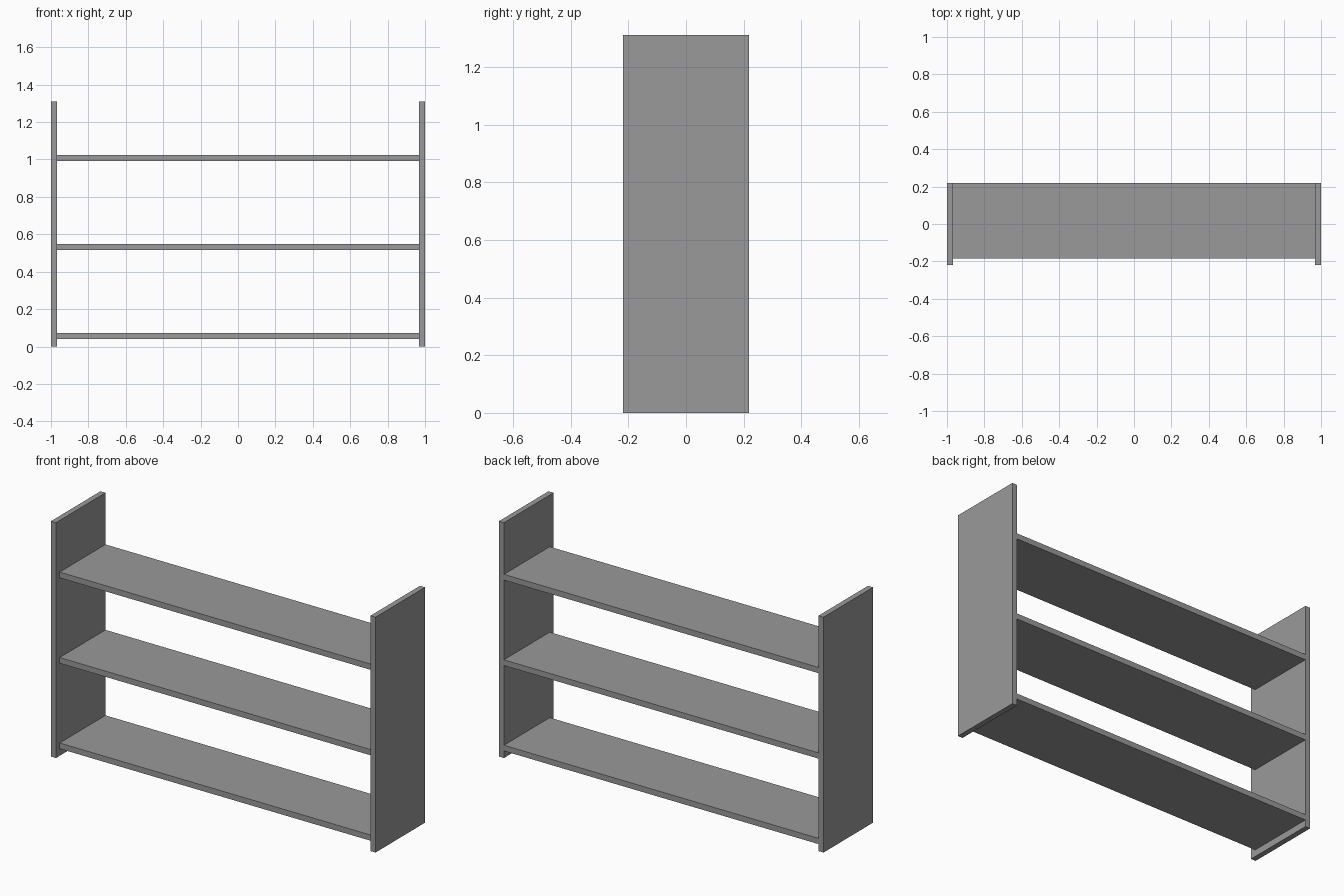
import bpy

if "Cube" in bpy.data.objects:
    bpy.data.objects.remove(bpy.data.objects["Cube"])

T = 0.031            # side panel thickness
SHELF_T = 0.032      # shelf thickness
DEPTH = 0.218        # half depth of the side panels
HEIGHT = 1.311

# Darker grey shared by all boards
grey = bpy.data.materials.new("dark_grey")
grey.diffuse_color = (0.32, 0.32, 0.32, 1)
grey.use_nodes = True
grey.node_tree.nodes["Principled BSDF"].inputs["Base Color"].default_value = grey.diffuse_color


def board(name, lo, hi):
    """Axis-aligned board between two corners."""
    centre = [(a + b) / 2 for a, b in zip(lo, hi)]
    bpy.ops.mesh.primitive_cube_add(size=1, location=centre)
    ob = bpy.context.object
    ob.name = name
    ob.scale = [b - a for a, b in zip(lo, hi)]
    bpy.ops.object.transform_apply(location=False, rotation=False, scale=True)
    ob.data.materials.append(grey)
    return ob


# Side panels
board("left_side_panel", (-1, -DEPTH, 0), (-1 + T, DEPTH, HEIGHT))
board("right_side_panel", (1 - T, -DEPTH, 0), (1, DEPTH, HEIGHT))

# Shelves, flush with the back and set in from the front
for name, top in (("bottom_shelf", 0.071), ("middle_shelf", 0.547), ("top_shelf", 1.023)):
    board(name, (-1 + T, -0.185, top - SHELF_T), (1 - T, DEPTH, top))
